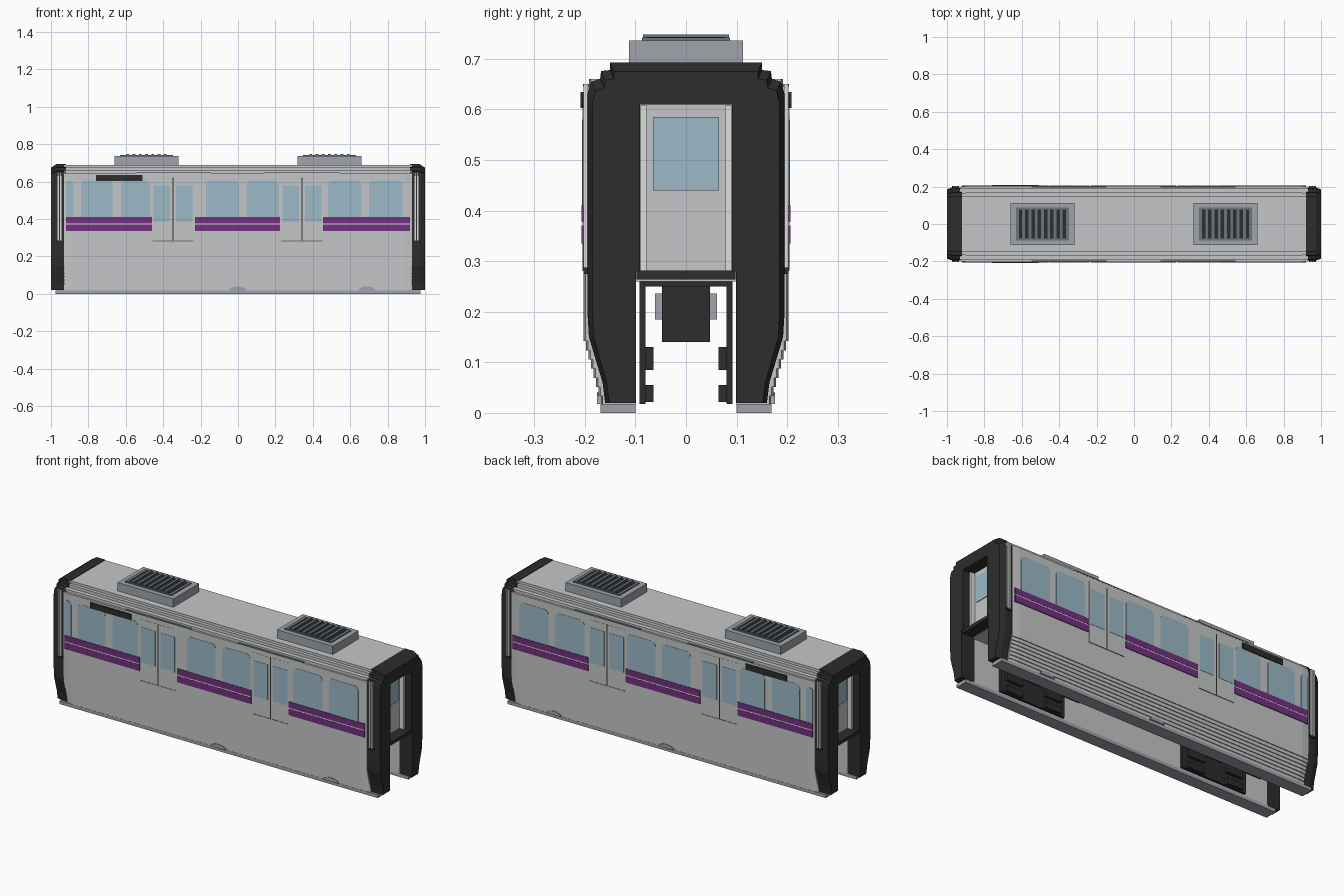
import bpy, bmesh, math

if "Cube" in bpy.data.objects:
    bpy.data.objects.remove(bpy.data.objects["Cube"])

def mat(name, r, g, b):
    m = bpy.data.materials.new(name)
    m.diffuse_color = (r, g, b, 1)
    m.use_nodes = True
    m.node_tree.nodes["Principled BSDF"].inputs["Base Color"].default_value = m.diffuse_color
    return m

SILVER = mat("silver_body", .56, .565, .57)
WHITE = mat("light_trim", .72, .73, .73)
GREY = mat("mid_grey", .35, .37, .41)
DARK = mat("charcoal", .026, .026, .026)
GRILLE = mat("grille_grey", .15, .18, .20)
GLASS = mat("window_glass", .33, .49, .58)
PURPLE = mat("purple_stripe", .17, .03, .22)

def finish(name, bm, m):
    bmesh.ops.remove_doubles(bm, verts=bm.verts, dist=1e-6)
    bmesh.ops.recalc_face_normals(bm, faces=bm.faces)
    me = bpy.data.meshes.new(name)
    bm.to_mesh(me)
    bm.free()
    me.materials.append(m)
    ob = bpy.data.objects.new(name, me)
    bpy.context.collection.objects.link(ob)
    return ob

def loft(bm, rings):
    """Join matching rings of points and cap both ends."""
    vs = [[bm.verts.new(p) for p in r] for r in rings]
    n = len(vs[0])
    for a, b in zip(vs, vs[1:]):
        for i in range(n):
            j = (i + 1) % n
            bm.faces.new((a[i], a[j], b[j], b[i]))
    bm.faces.new(vs[0])
    bm.faces.new(vs[-1])

def boxes(name, m, spans):
    """Each span is x0, x1, y0, y1, z0, z1."""
    bm = bmesh.new()
    for x0, x1, y0, y1, z0, z1 in spans:
        loft(bm, [[(x, y0, z0), (x, y1, z0), (x, y1, z1), (x, y0, z1)] for x in (x0, x1)])
    return finish(name, bm, m)

def both_y(spans):
    return spans + [(a, b, -d, -c, e, f) for a, b, c, d, e, f in spans]

def both_x(spans):
    return spans + [(-b, -a, c, d, e, f) for a, b, c, d, e, f in spans]

def mirrored(half):
    return half + [(-y, z) for y, z in reversed(half)]

# Body shell: stepped lower sides, stepped roof edge, open channel underneath
W = .203
half = [(.1, .26), (.1, .015), (.168, .015)]
steps = 7
for i in range(steps):
    y0 = .168 + (W - .168) * i / steps
    y1 = .168 + (W - .168) * (i + 1) / steps
    z = .015 + .127 * (i + 1) / steps
    half += [(y0, z), (y1, z)]
half += [(W, .645), (.192, .645), (.192, .66), (.168, .66), (.168, .676), (.15, .676), (.15, .69)]
bm = bmesh.new()
ring = mirrored(half)
loft(bm, [[(x, y if abs(y) < .16 else y * s, z) for y, z in ring]
          for x, s in ((-.93, .98), (-.89, 1), (.89, 1), (.93, .98))])
finish("body_shell", bm, SILVER)

# Grey skirt foot along each side, with small swellings
boxes("skirt_foot", GREY, both_y([(-.975, .975, .1, .169, 0, .018)]))
bm = bmesh.new()
for x in (0, .69):
    for s in (-1, 1):
        pts = [(x + .045 * math.cos(a), .018 + .022 * math.sin(a))
               for a in [math.pi * k / 8 for k in range(9)]]
        loft(bm, [[(px, s * y, pz) for px, pz in pts] for y in (.165, .176)])
finish("skirt_swelling", bm, GREY)

# Dark end frames with a doorway and an open channel, slightly chamfered
outer = [(.16, .02), (.165, .06), (.192, .15), (.195, .2), (.195, .63), (.188, .655),
         (.17, .66), (.168, .676), (.15, .678), (.15, .693)]
frame = mirrored([(.091, .61), (.091, .28), (.099, .28), (.099, .02)] + outer)
def inset(y, z, k):
    return (y, z) if abs(y) < .1 else (y * (1 - .05 * k), z - (.018 * k if z > .62 else 0))
for s, label in ((1, "right"), (-1, "left")):
    bm = bmesh.new()
    loft(bm, [[(s * x, *inset(y, z, k)) for y, z in frame]
              for x, k in ((.92, 0), (.972, 0), (1.0, 1))])
    finish(label + "_end_frame", bm, DARK)

# End doors, door windows and threshold plates
boxes("end_door", SILVER, both_x([(.925, .935, -.091, .091, .28, .61)]))
boxes("end_door_jamb", WHITE, both_x(both_y([(.935, .96, .078, .09, .28, .608)])))
boxes("end_door_glass", GLASS, both_x([(.934, .939, -.065, .065, .44, .585)]))
boxes("threshold", DARK, both_x([(.92, .995, -.098, .098, .264, .282)]))

# Vertical grab rails beside the ends
boxes("grab_rail", WHITE, both_x(both_y([(.943, .952, .194, .203, .285, .65),
                                         (.957, .966, .194, .203, .285, .65)])))
boxes("rail_bracket", DARK, both_x(both_y([(.935, .972, .19, .203, .275, .287)])))

# Side windows with rounded top corners
def window_points(x0, x1, z0, z1, r):
    pts = [(x0, z0), (x1, z0)]
    for cx, a0 in ((x1 - r, 0), (x0 + r, 90)):
        for k in range(5):
            a = math.radians(a0 + 22.5 * k)
            pts.append((cx + r * math.cos(a), z1 - r + r * math.sin(a)))
    return pts

panes = [(-.92, -.88), (-.84, -.67), (-.625, -.47), (-.17, .005), (.045, .22), (.48, .66), (.70, .88)]
bm = bmesh.new()
for x0, x1 in panes:
    for s in (-1, 1):
        pts = window_points(x0, x1, .405, .605, min(.025, (x1 - x0) * .45))
        loft(bm, [[(x, s * y, z) for x, z in pts] for y in (.198, W + .0015)])
finish("side_windows", bm, GLASS)

# Sliding doors: leaves, glass, centre seam, sill and top track
leaves, glass, seams, tracks = [], [], [], []
for c in (-.348, .342):
    leaves += [(c - .11, c - .003, .2, W + .001, .285, .622), (c + .003, c + .11, .2, W + .001, .285, .622)]
    glass += [(c - .104, c - .016, .2, W + .0025, .385, .58), (c + .016, c + .104, .2, W + .0025, .385, .58)]
    seams += [(c - .003, c + .003, .2, W + .002, .285, .622)]
    tracks += [(c - .11, c + .11, .2, W + .002, .281, .285), (c - .2, c + .2, .19, W + .001, .645, .65)]
boxes("door_leaf", SILVER, both_y(leaves))
boxes("door_glass", GLASS, both_y(glass))
boxes("door_seam", DARK, both_y(seams))
boxes("door_track", GRILLE, both_y(tracks))

# Purple band in two strips, split by a light line
bands = [(-.92, -.46), (-.23, .225), (.455, .92)]
boxes("purple_band", PURPLE, both_y([(a, b, .2, W + .004, z0, z1) for a, b in bands
                                     for z0, z1 in ((.335, .371), (.377, .41))]))
boxes("band_line", WHITE, both_y([(a, b, .2, W + .003, .371, .377) for a, b in bands]))

# Destination display
boxes("side_display", DARK, both_y([(-.76, -.51, .2, .209, .603, .635)]))

# Roof cooling units with slatted grilles
boxes("roof_unit", GREY, both_x([(.318, .66, -.113, .113, .685, .736)]))
boxes("roof_grille", GRILLE, both_x([(.347, .632, -.087, .087, .736, .742)]))
bars, slots = [], []
for k in range(8):
    x = .372 + k * .0335
    slots.append((x - .009, x + .009, -.078, .078, .74, .7435))
    if k < 7:
        bars.append((x + .0095, x + .024, -.085, .085, .74, .748))
boxes("grille_slots", DARK, both_x(slots))
boxes("grille_bars", GRILLE, both_x(bars))

# Bogies in the channel: side plates, guide wheels, centre beam and axle
boxes("bogie_plate", DARK, both_x(both_y([(.37, .77, .08, .092, .018, .262)])))
boxes("bogie_top", DARK, both_x([(.37, .77, -.09, .09, .25, .262)]))
boxes("guide_wheel", DARK, both_x(both_y([(x - .05, x + .05, .064, .081, z0, z1) for x in (.45, .69)
                                          for z0, z1 in ((.085, .13), (.022, .055))])))
boxes("centre_beam", DARK, both_x([(.41, .73, -.047, .047, .14, .25)]))
boxes("axle_block", GREY, both_x([(.52, .62, -.061, .061, .185, .236)]))
